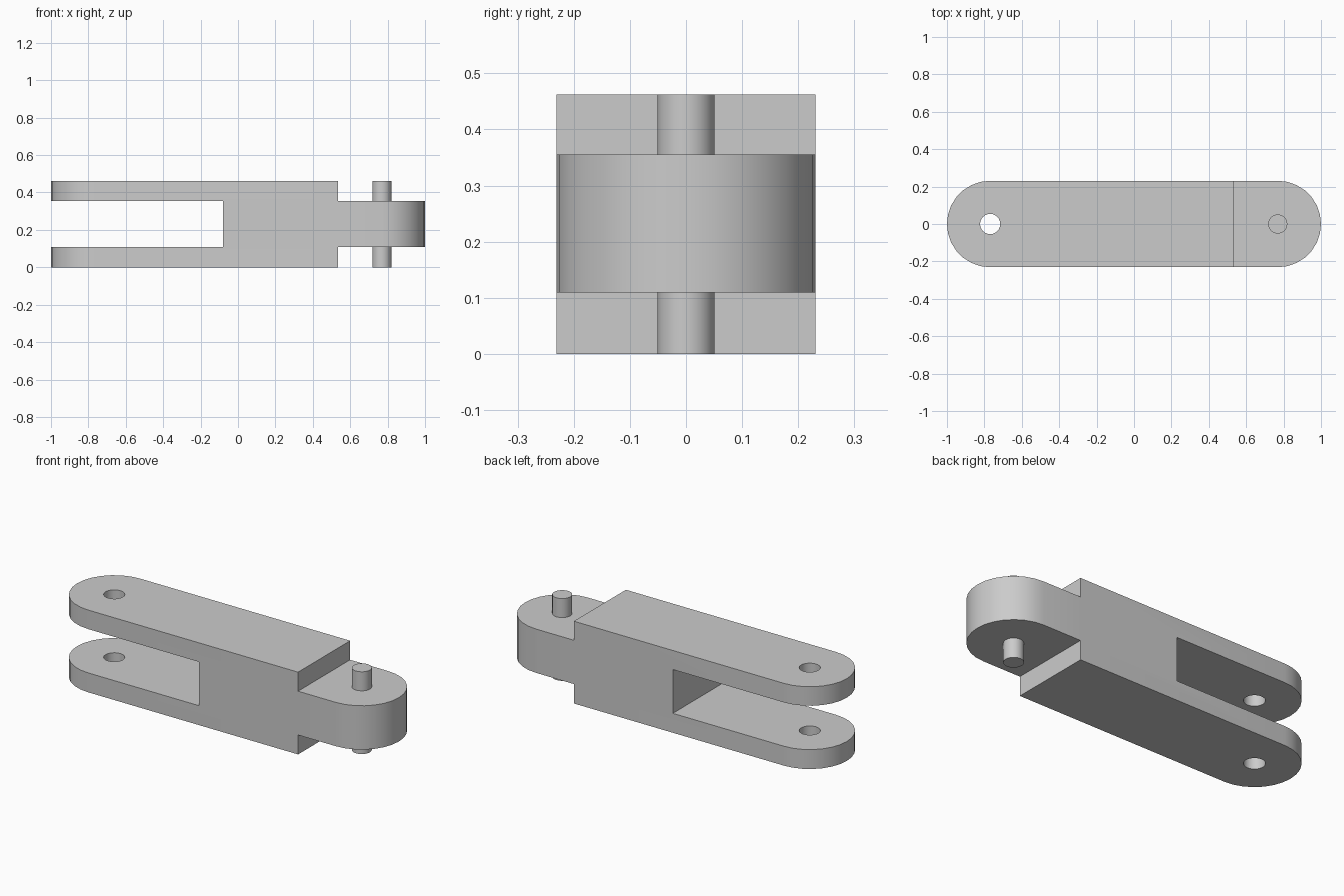
import bpy
import bmesh
import math

cube = bpy.data.objects.get("Cube")
if cube:
    bpy.data.objects.remove(cube, do_unlink=True)

R = 0.231              # end radius, half the width
PIVOT = 1 - R          # distance of each pivot from the middle
HEIGHT = 0.462
LOW, HIGH = 0.109, 0.355   # slot and tongue levels
ARC = 14               # segments per rounded end

steel = bpy.data.materials.new("light grey")
steel.use_nodes = True
grey = (0.6, 0.6, 0.6, 1)
steel.diffuse_color = grey
steel.node_tree.nodes["Principled BSDF"].inputs["Base Color"].default_value = grey


def prism(name, outline, z0, z1):
    """Extrude a counter-clockwise xy outline from z0 to z1."""
    bm = bmesh.new()
    base = bm.faces.new([bm.verts.new((x, y, z0)) for x, y in outline])
    top = bmesh.ops.extrude_face_region(bm, geom=[base])["geom"]
    verts = [v for v in top if isinstance(v, bmesh.types.BMVert)]
    bmesh.ops.translate(bm, vec=(0, 0, z1 - z0), verts=verts)
    bmesh.ops.recalc_face_normals(bm, faces=bm.faces)
    mesh = bpy.data.meshes.new(name)
    bm.to_mesh(mesh)
    bm.free()
    mesh.materials.append(steel)
    obj = bpy.data.objects.new(name, mesh)
    bpy.context.collection.objects.link(obj)
    return obj


def arc(cx, radius, start, sweep, steps):
    return [(cx + radius * math.cos(start + sweep * i / steps),
             radius * math.sin(start + sweep * i / steps)) for i in range(steps + 1)]


def circle(cx, radius, steps=24):
    return arc(cx, radius, 0, 2 * math.pi, steps)[:-1]


def block(x0, x1):
    return [(x0, -1), (x1, -1), (x1, 1), (x0, 1)]


def combine(target, tool, operation):
    """Apply a boolean and remove the tool object."""
    mod = target.modifiers.new(tool.name, "BOOLEAN")
    mod.operation = operation
    mod.solver = "EXACT"
    mod.object = tool
    bpy.context.view_layer.objects.active = target
    bpy.ops.object.modifier_apply(modifier=mod.name)
    bpy.data.objects.remove(tool, do_unlink=True)


# Link body with two rounded ends
outline = (arc(PIVOT, R, -math.pi / 2, math.pi, ARC)
           + arc(-PIVOT, R, math.pi / 2, math.pi, ARC))
link = prism("chain_link", outline, 0, HEIGHT)

# Fork slot, tongue steps and pin hole
combine(link, prism("fork_slot", block(-2, -0.08), LOW, HIGH), "DIFFERENCE")
combine(link, prism("upper_step", block(0.535, 2), HIGH, 1), "DIFFERENCE")
combine(link, prism("lower_step", block(0.535, 2), -1, LOW), "DIFFERENCE")
combine(link, prism("pin_hole", circle(-PIVOT, 0.054), -1, 1), "DIFFERENCE")

# Pivot pin through the tongue
combine(link, prism("pivot_pin", circle(PIVOT, 0.051), 0, HEIGHT), "UNION")

# Smooth the curved walls, keep the edges sharp
bpy.ops.object.select_all(action="DESELECT")
link.select_set(True)
bpy.context.view_layer.objects.active = link
bpy.ops.object.shade_smooth_by_angle(angle=math.radians(35))
